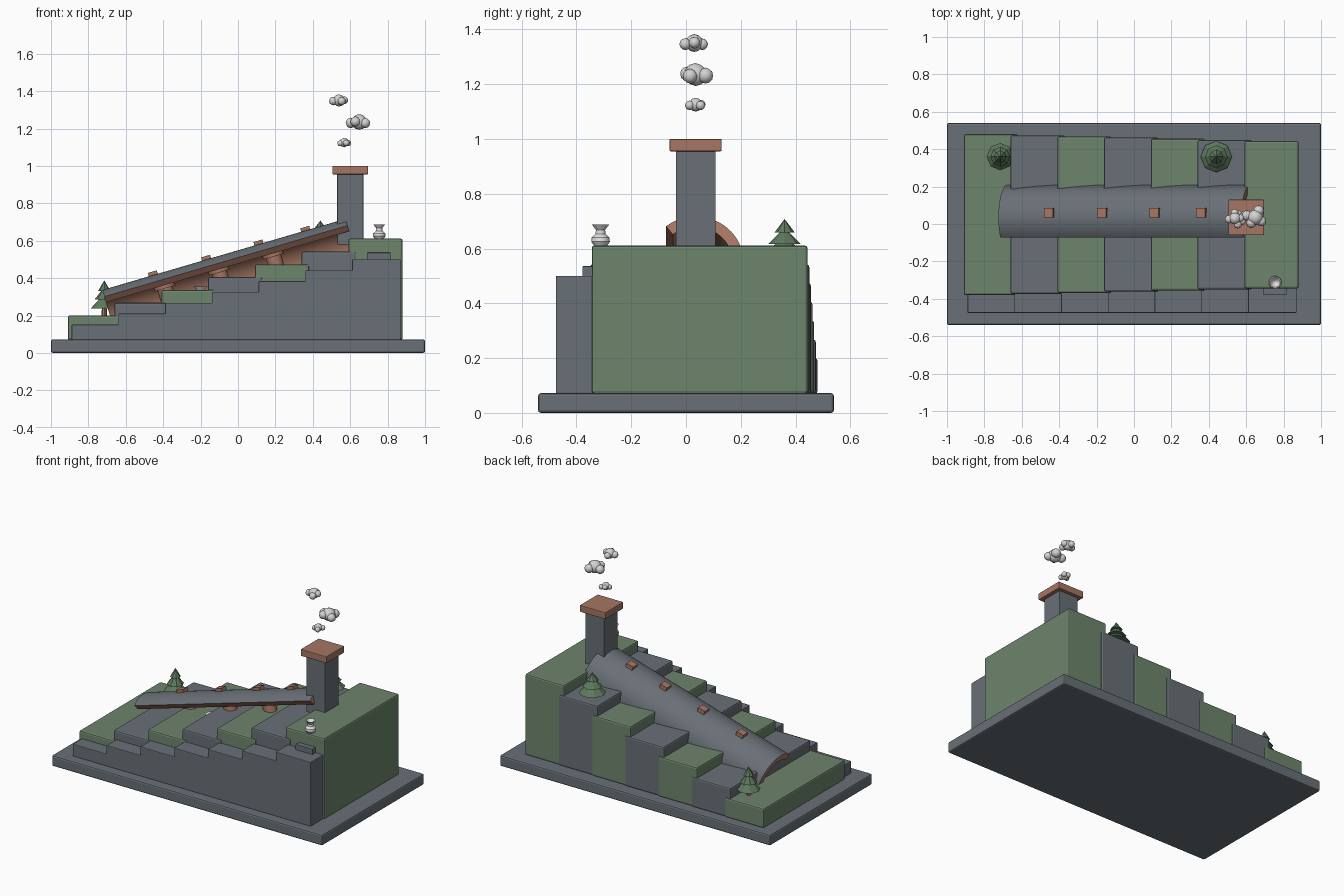
import bpy, bmesh, math
from mathutils import Matrix, Vector

cube = bpy.data.objects.get("Cube")
if cube:
    bpy.data.objects.remove(cube, do_unlink=True)


def material(name, r, g, b):
    m = bpy.data.materials.new(name)
    m.use_nodes = True
    m.diffuse_color = (r, g, b, 1)
    m.node_tree.nodes["Principled BSDF"].inputs["Base Color"].default_value = (r, g, b, 1)
    return m


GREY = material("stone grey", .14, .16, .18)
GREEN = material("grass green", .155, .235, .15)
PINE = material("pine green", .11, .19, .11)
BRICK = material("brick", .38, .18, .125)
WHITE = material("glaze white", .75, .75, .77)
SMOKE = material("smoke", .65, .65, .66)


def finish(name, bm, mats, matrix=Matrix(), smooth=False):
    bmesh.ops.recalc_face_normals(bm, faces=bm.faces)
    me = bpy.data.meshes.new(name)
    bm.to_mesh(me)
    bm.free()
    for m in mats:
        me.materials.append(m)
    ob = bpy.data.objects.new(name, me)
    ob.matrix_world = matrix
    bpy.context.collection.objects.link(ob)
    if smooth:
        bpy.ops.object.select_all(action="DESELECT")
        bpy.context.view_layer.objects.active = ob
        ob.select_set(True)
        bpy.ops.object.shade_smooth_by_angle(angle=math.radians(35))
    return ob


def box(name, lo, hi, mat, bevel=0, matrix=Matrix()):
    lo, hi = Vector(lo), Vector(hi)
    bm = bmesh.new()
    bmesh.ops.create_cube(bm, size=1, matrix=Matrix.Translation((lo + hi) / 2)
                          @ Matrix.Diagonal((hi - lo).to_4d()))
    ob = finish(name, bm, [mat], matrix)
    if bevel:
        mod = ob.modifiers.new("soft_edges", "BEVEL")
        mod.width, mod.segments = bevel, 2
    return ob


def lathe(name, profile, mat, matrix, sides=20):
    bm = bmesh.new()
    verts = [bm.verts.new((r, 0, z)) for r, z in profile]
    edges = [bm.edges.new(pair) for pair in zip(verts, verts[1:])]
    bmesh.ops.spin(bm, geom=verts + edges, cent=(0, 0, 0), axis=(0, 0, 1),
                   angle=math.tau, steps=sides)
    bmesh.ops.remove_doubles(bm, verts=bm.verts, dist=1e-5)
    return finish(name, bm, [mat], matrix, True)


# Plinth, hillside terraces and stepped retaining wall
box("plinth", (-1, -.54, 0), (1, .54, .072), GREY, .01)
for i in range(7):
    x = -.765 + .25 * i
    inset = .006 * i
    box(f"terrace_{i + 1}", (x - .145, -.38 + inset, .07),
        (x + .145, .48 - inset, .20 + .0685 * i), GREY if i % 2 else GREEN, .01)
    box(f"retaining_wall_{i + 1}", (x - .125, -.475, .07),
        (x + .135, -.33, .152 + .058 * i), GREY, .004)

# Sloping open vault: grey outside, brick inside and on the cut edges
SLOPE = Matrix.Translation((-.026, .035, .359)) @ Matrix.Rotation(-math.radians(16.3), 4, "Y")
OUTER, INNER, HALF = .175, .135, .677
STEPS = 24
bm = bmesh.new()
rings = []
for k in range(STEPS + 1):
    a = math.radians(-20 + 148 * k / STEPS)
    rings.append([bm.verts.new((u, r * math.cos(a), r * math.sin(a)))
                  for u, r in ((-HALF, OUTER), (HALF, OUTER), (HALF, INNER), (-HALF, INNER))])
for p, q in zip(rings, rings[1:]):
    for j in range(4):
        n = (j + 1) % 4
        face = bm.faces.new((p[j], p[n], q[n], q[j]))
        face.material_index = 0 if j == 0 else 1
for end in (rings[0], rings[-1]):
    bm.faces.new(end).material_index = 1
finish("kiln_vault", bm, [GREY, BRICK], SLOPE, True)

# Brick stoke-hole plugs on the vault, and lidded pots under it
for i, x in enumerate((-.455, -.17, .11, .36)):
    u = (x + .077) / .96
    box(f"stoke_plug_{i + 1}", (u - .025, 0, .15), (u + .025, .05, .194), BRICK, 0, SLOPE)
for i in range(3):
    x = -.39 + .29 * i
    place = Matrix.Translation((x, .05, .345 + .085 * i)) @ Matrix.Rotation(-math.radians(16.3), 4, "Y")
    lathe(f"kiln_pot_{i + 1}", [(0, -.06), (.042, -.06), (.042, 0), (.058, 0),
                               (.058, .03), (0, .03)], BRICK, place)

# Chimney
box("chimney", (.53, -.037, .58), (.67, .108, .96), GREY, .003)
box("chimney_cap", (.505, -.06, .955), (.695, .13, 1.0), BRICK, .004)

# Smoke puffs: a main ball with smaller lobes
puffs = [((.568, .035, 1.125), .6), ((.648, .035, 1.235), 1), ((.54, .03, 1.35), .78)]
lobes = [((0, 0, 0), .042), ((.034, .03, -.005), .028), ((-.035, -.014, -.006), .027),
         ((.018, -.036, -.004), .029), ((-.012, .034, .002), .027)]
for i, (centre, s) in enumerate(puffs):
    bm = bmesh.new()
    for offset, r in lobes:
        bmesh.ops.create_icosphere(bm, subdivisions=2, radius=r,
                                   matrix=Matrix.Translation(offset))
    finish(f"smoke_puff_{i + 1}", bm, [SMOKE],
           Matrix.Translation(centre) @ Matrix.Rotation(i * 2.2, 4, "Z") @ Matrix.Scale(s, 4), True)


# Faceted pine trees
def tree(name, x, y, ground, top, radius):
    h = top - ground
    bm = bmesh.new()
    for level, r, height in ((.2, 1, .42), (.45, .72, .36), (.7, .45, .3)):
        bmesh.ops.create_cone(bm, cap_ends=True, segments=8, radius1=r * radius, radius2=0,
                              depth=height * h,
                              matrix=Matrix.Translation((0, 0, (level + height / 2) * h)))
    finish(name + "_foliage", bm, [PINE], Matrix.Translation((x, y, ground)))
    bm = bmesh.new()
    bmesh.ops.create_cone(bm, cap_ends=True, segments=8, radius1=.015, radius2=.012, depth=h * .4)
    finish(name + "_trunk", bm, [BRICK], Matrix.Translation((x, y, ground + h * .15)))


tree("lower_tree", -.715, .36, .20, .388, .073)
tree("upper_tree", .44, .36, .54, .708, .084)

# Glazed vase on the top terrace, bowl under the vault, and a stone slab on the wall
lathe("vase", [(0, 0), (.024, 0), (.034, .015), (.032, .03), (.018, .043), (.017, .058),
               (.032, .078), (.026, .078), (.012, .058), (0, .05)],
      WHITE, Matrix.Translation((.755, -.312, .61)))
lathe("bowl", [(0, 0), (.02, 0), (.036, .02), (.03, .02), (0, .008)],
      WHITE, Matrix.Translation((-.2, .0, .335)))
box("wall_slab", (.69, -.378, .495), (.815, -.33, .536), GREY, .003)
